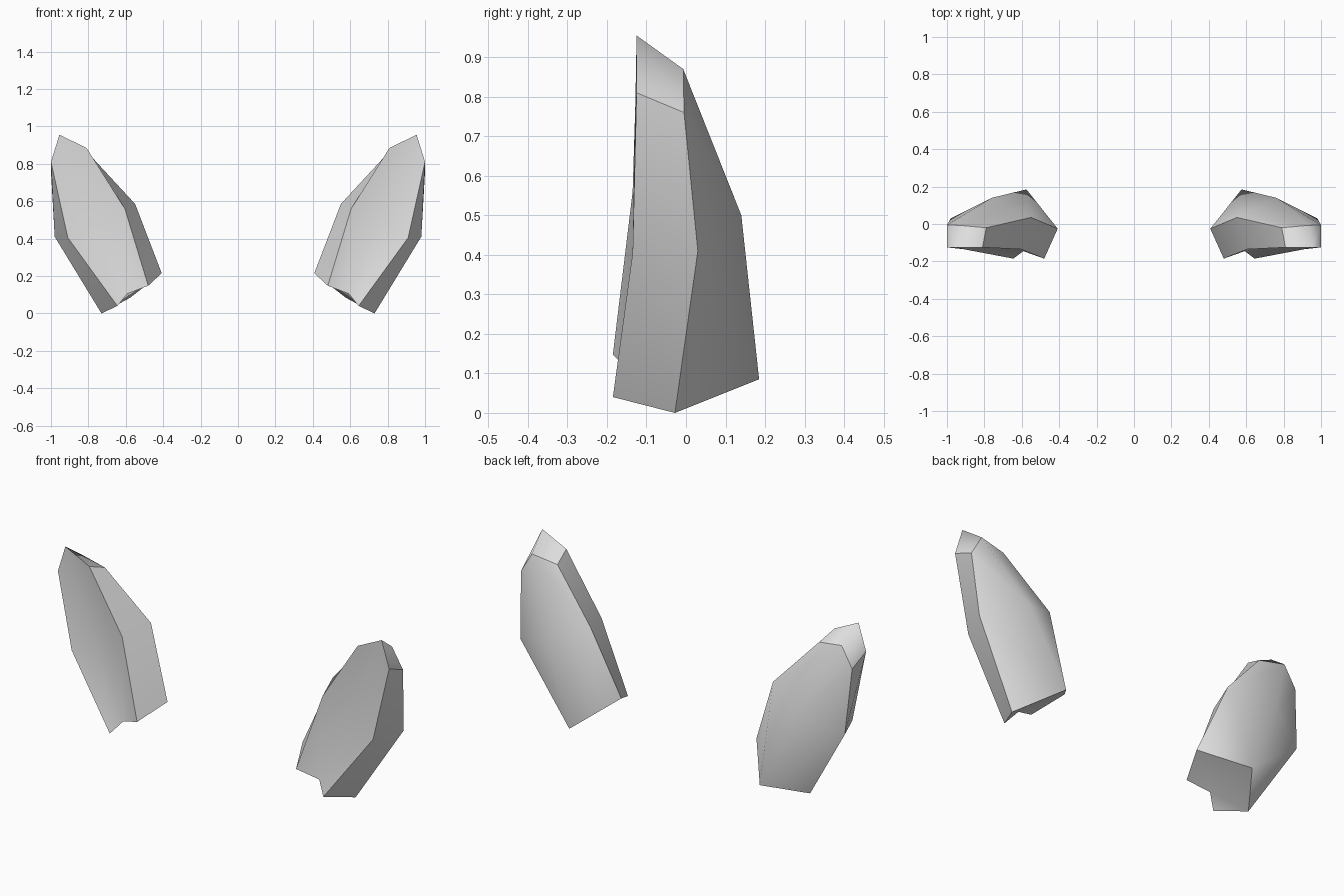
import bpy, bmesh

cube = bpy.data.objects.get("Cube")
if cube:
    bpy.data.objects.remove(cube)

# Plain grey material
grey = bpy.data.materials.new("light grey")
grey.use_nodes = True
grey.diffuse_color = (0.73, 0.73, 0.73, 1)
bsdf = next(n for n in grey.node_tree.nodes if n.type == "BSDF_PRINCIPLED")
bsdf.inputs["Base Color"].default_value = (0.73, 0.73, 0.73, 1)

# Cross-sections from bottom to top; each runs:
# outer edge, front outer, front groove, front inner, inner edge, back ridge
SECTIONS = [
    [(.73, -.028, 0), (.645, -.185, .04), (.592, -.145, .105),
     (.48, -.185, .148), (.408, -.025, .215), (.575, .185, .085)],
    [(.98, .03, .41), (.91, -.135, .405), (.76, -.105, .48),
     (.605, -.135, .56), (.55, .035, .585), (.76, .14, .50)],
    [(1, -.005, .76), (1, -.125, .81), (.955, -.125, .955),
     (.81, -.125, .885), (.79, -.02, .845), (.935, -.007, .87)],
]
OUTER, FRONT_OUT, GROOVE, FRONT_IN, INNER, BACK = range(6)


def make_blade(name, side):
    bm = bmesh.new()
    rings = [[bm.verts.new((side * x, y, z)) for x, y, z in s] for s in SECTIONS]
    base, middle, top = rings
    # Sides between neighbouring sections
    for low, high in zip(rings, rings[1:]):
        for i in range(6):
            j = (i + 1) % 6
            if low is base and i == INNER:
                # Twisted lower back panel, folded outwards
                bm.faces.new((low[i], low[j], high[i]))
                bm.faces.new((low[j], high[j], high[i]))
            else:
                bm.faces.new((low[i], low[j], high[j], high[i]))
    # Notched bottom, fanned from the groove
    for i in range(1, 5):
        bm.faces.new((base[GROOVE], base[(GROOVE + i) % 6], base[(GROOVE + i + 1) % 6]))
    # Bevelled tip
    bm.faces.new([top[i] for i in (GROOVE, FRONT_IN, INNER, BACK)])
    bm.faces.new([top[i] for i in (GROOVE, BACK, OUTER, FRONT_OUT)])
    bmesh.ops.recalc_face_normals(bm, faces=bm.faces)
    for f in bm.faces:
        f.smooth = True

    # Crisp corners; the groove, the back ridge and the middle section stay soft
    for low, high in zip(rings, rings[1:]):
        for i in (OUTER, FRONT_OUT, FRONT_IN, INNER):
            bm.edges.get((low[i], high[i])).smooth = False
    for ring in (base, top):
        for i in range(6):
            bm.edges.get((ring[i], ring[(i + 1) % 6])).smooth = False

    mesh = bpy.data.meshes.new(name)
    bm.to_mesh(mesh)
    bm.free()
    mesh.materials.append(grey)
    obj = bpy.data.objects.new(name, mesh)
    bpy.context.collection.objects.link(obj)


make_blade("left_blade", 1)
make_blade("right_blade", -1)
